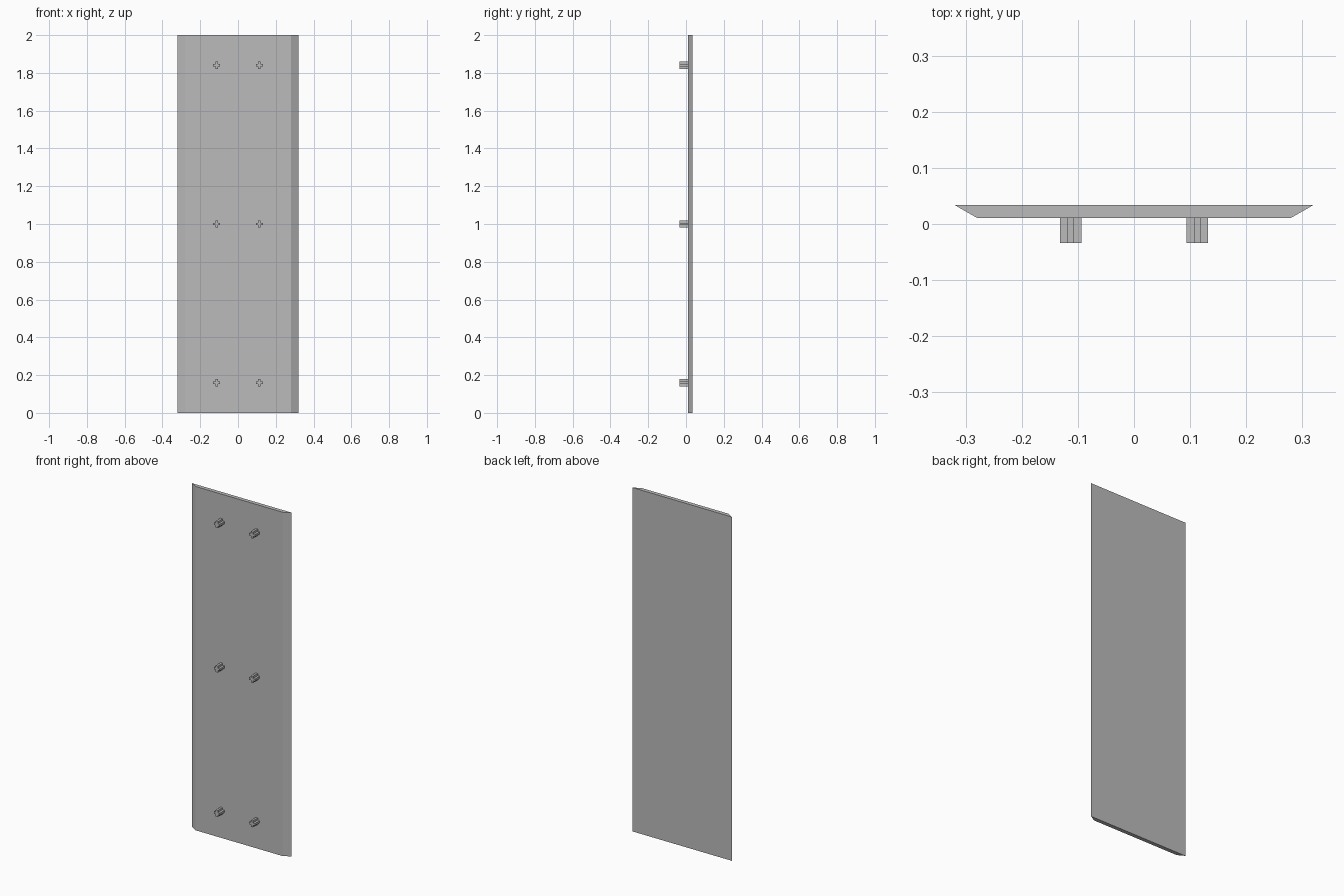
import bpy
import bmesh

if "Cube" in bpy.data.objects:
    bpy.data.objects.remove(bpy.data.objects["Cube"], do_unlink=True)

BACK, FRONT, PEG_TIP = 0.034, 0.011, -0.034
PEG_HALF, ARM_HALF = 0.019, 0.0065

grey = bpy.data.materials.new("plain grey")
grey.use_nodes = True
colour = (0.5, 0.5, 0.5, 1)
grey.diffuse_color = colour
grey.node_tree.nodes["Principled BSDF"].inputs["Base Color"].default_value = colour


def extrude_profile(name, points, offset):
    """Fill a flat outline and sweep it along the offset."""
    bm = bmesh.new()
    face = bm.faces.new([bm.verts.new(p) for p in points])
    swept = bmesh.ops.extrude_face_region(bm, geom=[face], use_keep_orig=True)
    moved = [v for v in swept["geom"] if isinstance(v, bmesh.types.BMVert)]
    bmesh.ops.translate(bm, verts=moved, vec=offset)
    bmesh.ops.recalc_face_normals(bm, faces=bm.faces)
    mesh = bpy.data.meshes.new(name)
    bm.to_mesh(mesh)
    bm.free()
    mesh.materials.append(grey)
    obj = bpy.data.objects.new(name, mesh)
    bpy.context.collection.objects.link(obj)
    return obj


# Tall panel with chamfered long edges
extrude_profile("panel", [(-0.32, BACK, 0), (-0.28, FRONT, 0),
                          (0.28, FRONT, 0), (0.32, BACK, 0)], (0, 0, 2))

# Cross-shaped mounting pegs in two columns
a, b = ARM_HALF, PEG_HALF
cross = []
x, z = b, a
for quarter in range(4):
    # Outer arm corner, inner corner, then next arm corner
    for px, pz in ((b, -a), (b, a), (a, a)):
        for turn in range(quarter):
            px, pz = -pz, px
        cross.append((px, 0, pz))

for level, height in (("lower", 0.16), ("middle", 1.0), ("upper", 1.84)):
    for side, sign in (("left", 1), ("right", -1)):
        peg = extrude_profile(f"{level}_{side}_peg", cross, (0, FRONT - PEG_TIP, 0))
        peg.location = (sign * 0.113, PEG_TIP, height)
